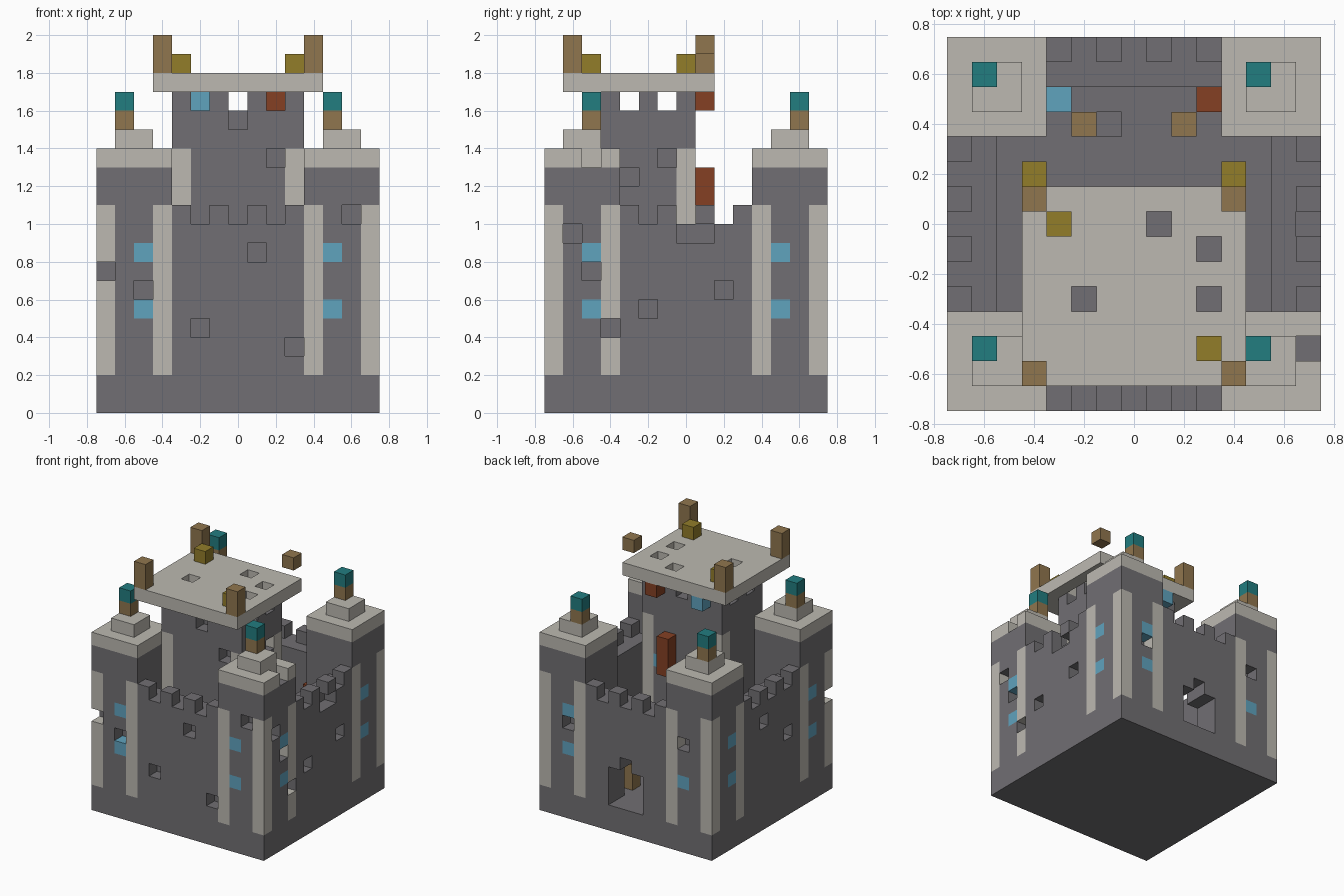
import bpy, bmesh
from mathutils import Vector

old = bpy.data.objects.get("Cube")
if old:
    bpy.data.objects.remove(old)

U = 0.1  # edge length of one block


def linear(c):
    c /= 255
    return c / 12.92 if c < 0.04 else ((c + 0.055) / 1.055) ** 2.4


def material(name, *rgb):
    m = bpy.data.materials.new(name)
    col = [linear(c) for c in rgb] + [1.0]
    m.diffuse_color = col
    m.use_nodes = True
    m.node_tree.nodes["Principled BSDF"].inputs["Base Color"].default_value = col
    return m


stone = material("dark stone", 113, 111, 115)
cream = material("pale stone", 188, 185, 177)
teal = material("teal", 34, 125, 128)
wood = material("wood", 144, 118, 78)
gold = material("gold", 146, 125, 42)
glass = material("blue glass", 96, 163, 190)
red = material("red cloth", 133, 64, 36)

blocks = {}   # block position -> part name
parts = {}    # part name -> material


def fill(part, mat, xs, ys, zs):
    """Fill inclusive ranges of blocks with a part; mat None removes them."""
    span = [range(r[0], r[1] + 1) if isinstance(r, tuple) else (r,) for r in (xs, ys, zs)]
    if mat:
        parts[part] = mat
    for x in span[0]:
        for y in span[1]:
            for z in span[2]:
                if mat:
                    blocks[x, y, z] = part
                else:
                    blocks.pop((x, y, z), None)


def mirror(a, b, s):
    return (a, b) if s > 0 else (-b, -a)


# Base slab and the four curtain walls with merlons
fill("base", stone, (-7, 7), (-7, 7), (0, 1))
for s in (-1, 1):
    thick = mirror(6, 7, s)
    fill("side_walls", stone, thick, (-7, 7), (2, 9))
    fill("end_walls", stone, (-7, 7), thick, (2, 9))
    for i in (-3, -1, 1, 3):
        fill("wall_merlons", stone, 7 * s, i, 10)
        fill("wall_merlons", stone, i, 7 * s, 10)

# Corner towers with pillars, windows, stepped caps
for sx in (-1, 1):
    for sy in (-1, 1):
        tx, ty = mirror(4, 7, sx), mirror(4, 7, sy)
        fill("towers", stone, tx, ty, (2, 12))
        fill("tower_caps", cream, tx, ty, 13)
        fill("tower_cap_steps", cream, mirror(5, 6, sx), mirror(5, 6, sy), 14)
        for px, py in ((7, 7), (4, 7), (7, 4)):
            fill("tower_pillars", cream, px * sx, py * sy, (2, 10))
        for z in (5, 8):
            fill("tower_windows", glass, 5 * sx, 7 * sy, z)
            fill("tower_windows", glass, 7 * sx, 5 * sy, z)
for x in (-6, 5):
    for y in (-5, 6):
        fill("finial_posts", wood, x, y, 15)
        fill("finial_tops", teal, x, y, 16)

# Keep with corner pillars, merlons and the overhanging roof
fill("keep", stone, (-3, 3), (-4, 0), (2, 15))
for x in (-3, 3):
    for y in (-4, 0):
        fill("keep_pillars", cream, x, y, (2, 13))
    for y in (-4, -2, 0):
        fill("keep_merlons", stone, x, y, 16)
for x in (-1, 1):
    for y in (-4, 0):
        fill("keep_merlons", stone, x, y, 16)
for x in (-2, 2):
    fill("keep_windows", glass, x, 0, 10)
fill("keep_roof", cream, (-4, 4), (-6, 1), 17)

# Roof ornaments
for x in (-4, 4):
    for y in (-6, 1):
        fill("roof_posts", wood, x, y, (18, 19))
fill("roof_posts", None, 4, 1, 18)
fill("roof_lamps", gold, -3, 0, 18)
fill("roof_lamps", gold, 3, -5, 18)

# Hanging cloth and courtyard furnishings
fill("eave_flag_red", red, 2, 1, 16)
fill("eave_flag_blue", glass, -2, 1, 16)
fill("keep_banner", red, 1, 1, (10, 12))
fill("wall_banner_red", red, 3, 5, (6, 7))
fill("wall_banner_blue", glass, -3, 5, (6, 7))
for s in (-1, 1):
    fill("courtyard_posts", wood, 2 * s, 4, (2, 3))
    fill("courtyard_lamps", gold, 4 * s, 2, 2)

# Gateway in the back wall with a raised centre
fill("gate", None, (-1, 1), (6, 7), (2, 4))
fill("gate", None, 0, (6, 7), 5)

# Missing blocks: front, left side, back, right side, keep, roof, floor
for x, z in ((1, 8), (-5, 6), (-2, 4), (3, 3), (-7, 7), (6, 10)):
    fill("gap", None, x, -7, z)
for y, z in ((-6, 9), (-5, 7), (-2, 5), (2, 6), (-4, 4), (0, 9), (1, 9), (-5, 13)):
    fill("gap", None, 7, y, z)
for x, z in ((5, 7), (-5, 8)):
    fill("gap", None, x, 7, z)
for y, z in ((-2, 6), (1, 8)):
    fill("gap", None, -7, y, z)
for x, z in ((0, 15), (2, 13)):
    fill("gap", None, x, -4, z)
for y, z in ((-3, 12), (-1, 13)):
    fill("gap", None, 3, y, z)
for x, y in ((1, 0), (3, -1), (-2, -3), (3, -3)):
    fill("gap", None, x, y, 17)
fill("gap", None, -1, 4, 1)


def build(part, mat):
    """Make one mesh from the exposed sides of a part's blocks."""
    bm = bmesh.new()
    for pos in [p for p, n in blocks.items() if n == part]:
        centre = Vector(pos) + Vector((0, 0, 0.5))
        for axis in range(3):
            for s in (-1, 1):
                n = Vector((0, 0, 0))
                n[axis] = s
                if tuple(int(a + b) for a, b in zip(pos, n)) in blocks:
                    continue
                u = Vector((0, 0, 0))
                u[(axis + 1) % 3] = 0.5
                v = n.cross(u)
                mid = centre + n * 0.5
                bm.faces.new([bm.verts.new((mid + a * u + b * v) * U)
                              for a, b in ((-1, -1), (1, -1), (1, 1), (-1, 1))])
    bmesh.ops.remove_doubles(bm, verts=bm.verts, dist=U / 100)
    mesh = bpy.data.meshes.new(part)
    bm.to_mesh(mesh)
    bm.free()
    mesh.materials.append(mat)
    bpy.context.collection.objects.link(bpy.data.objects.new(part, mesh))


for part, mat in parts.items():
    build(part, mat)
